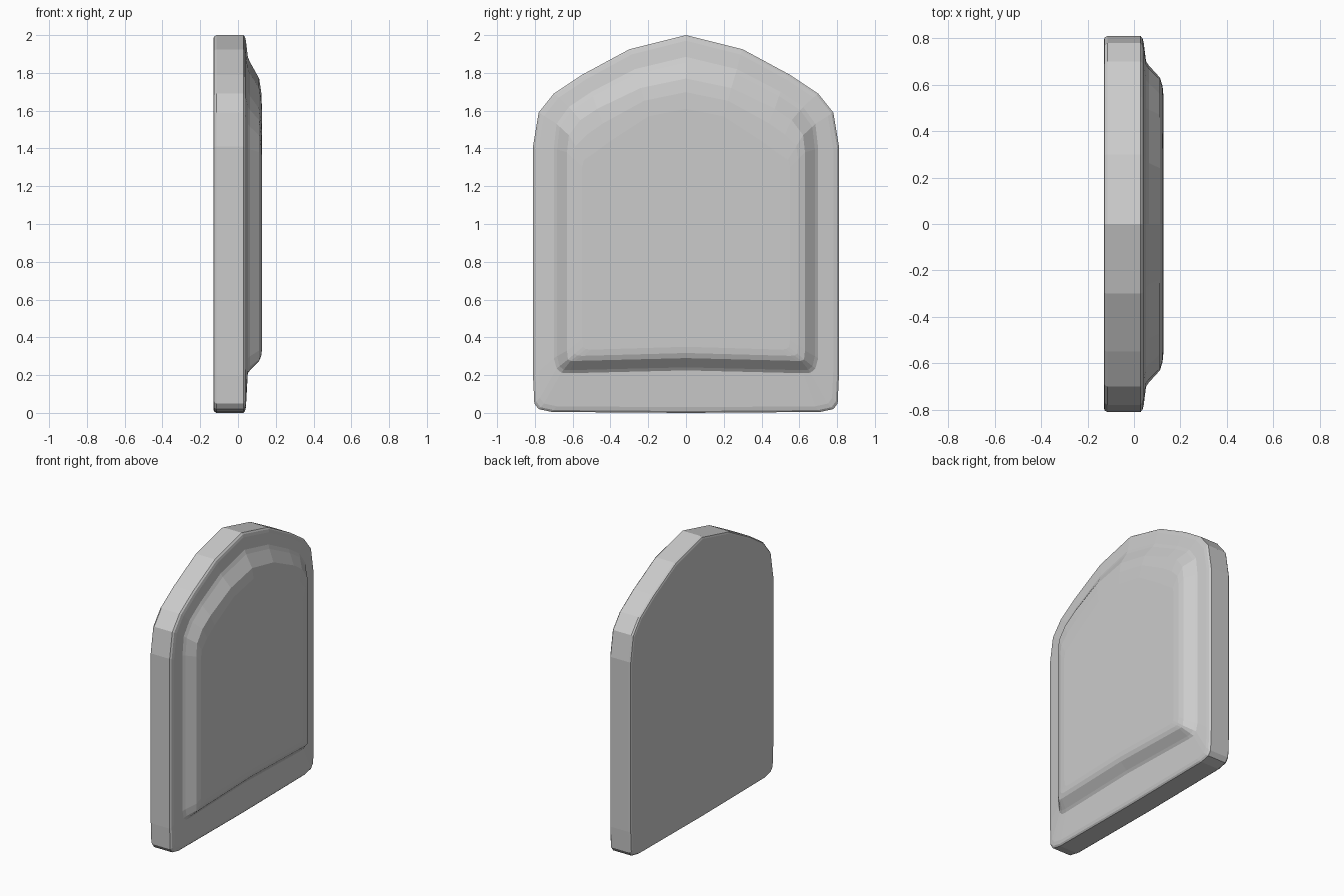
import bpy, bmesh

if "Cube" in bpy.data.objects:
    bpy.data.objects.remove(bpy.data.objects["Cube"])

# Half outlines (y, z) from bottom centre round to top centre
EDGE = [(0, 0), (.71, .005), (.78, .02), (.803, .05), (.81, .2), (.81, 1.41),
        (.78, 1.59), (.70, 1.69), (.55, 1.79), (.30, 1.925), (0, 2)]
FOOT = [(0, .225), (.62, .21), (.66, .213), (.685, .235), (.70, .29), (.70, 1.40),
        (.685, 1.53), (.62, 1.62), (.50, 1.70), (.27, 1.82), (0, 1.885)]
CREST = [(0, .29), (.59, .275), (.61, .276), (.625, .283), (.63, .33), (.63, 1.38),
         (.62, 1.47), (.56, 1.55), (.47, 1.61), (.24, 1.72), (0, 1.77)]
FLAT = [(0, .35), (.50, .335), (.53, .338), (.545, .35), (.55, .39), (.55, 1.30),
        (.54, 1.34), (.48, 1.38), (.40, 1.44), (.20, 1.57), (0, 1.61)]


def inset(half, d):
    # shrink an outline by about d on every side
    return [(y * (1 - d / .81), 1 + (z - 1) * (1 - d)) for y, z in half]


def between(a, b, t):
    return [(p[0] + (q[0] - p[0]) * t, p[1] + (q[1] - p[1]) * t) for p, q in zip(a, b)]


# Cross-sections from the flat back to the raised front cushion
SECTIONS = [(-.13, inset(EDGE, .018)), (-.126, inset(EDGE, .007)), (-.115, EDGE),
            (.028, EDGE), (.037, inset(EDGE, .01)), (.042, inset(EDGE, .03)),
            (.052, FOOT), (.064, between(FOOT, CREST, .25)),
            (.112, CREST), (.123, between(CREST, FLAT, .45)), (.127, FLAT)]

bm = bmesh.new()
rings = []
for x, half in SECTIONS:
    loop = half + [(-y, z) for y, z in half[-2:0:-1]]
    rings.append([bm.verts.new((x, y, z)) for y, z in loop])

# Skin the sections and cap both ends
n = len(rings[0])
for a, b in zip(rings, rings[1:]):
    for i in range(n):
        j = (i + 1) % n
        bm.faces.new((a[i], a[j], b[j], b[i]))
bm.faces.new(rings[0][::-1])
bm.faces.new(rings[-1])
bmesh.ops.recalc_face_normals(bm, faces=bm.faces)

mesh = bpy.data.meshes.new("padded_panel")
bm.to_mesh(mesh)
bm.free()
panel = bpy.data.objects.new("padded_panel", mesh)
bpy.context.collection.objects.link(panel)
